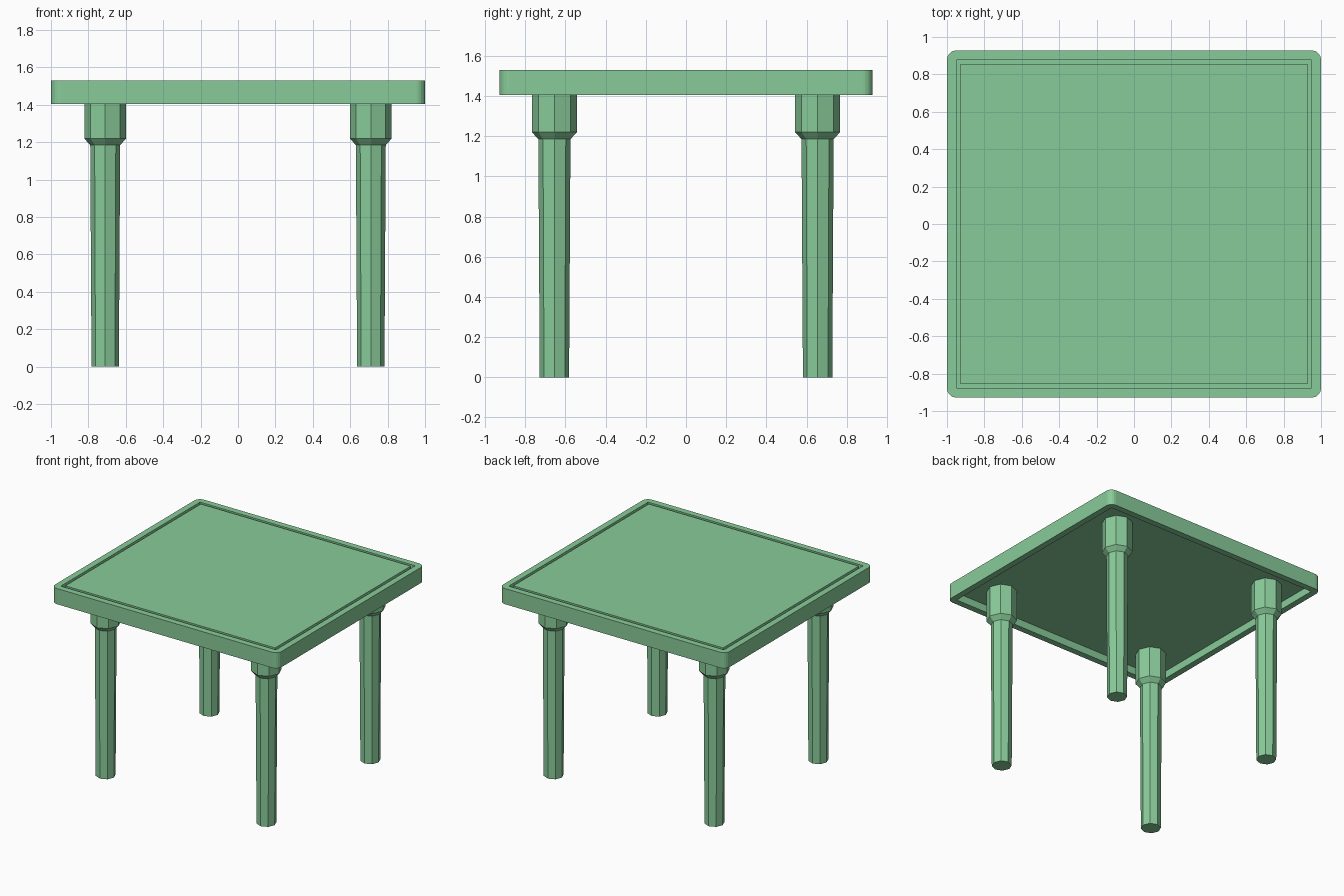
import bpy, bmesh, math

if "Cube" in bpy.data.objects:
    bpy.data.objects.remove(bpy.data.objects["Cube"])

green = bpy.data.materials.new("green")
green.diffuse_color = (0.25, 0.60, 0.32, 1.0)
green.use_nodes = True
green.node_tree.nodes["Principled BSDF"].inputs["Base Color"].default_value = green.diffuse_color

HX, HY = 1.0, 0.928          # half size of the table top
BOTTOM, TOP = 1.405, 1.53    # rim underside and top surface
RECESS = 1.465               # underside of the panel


def rounded_rect(hx, hy, r, z, seg=5):
    """Loop of points; r = 0 gives stacked corners that are merged later."""
    pts = []
    for i, (sx, sy) in enumerate([(1, 1), (-1, 1), (-1, -1), (1, -1)]):
        for k in range(seg + 1):
            a = math.pi / 2 * (i + k / seg)
            pts.append((sx * (hx - r) + r * math.cos(a),
                        sy * (hy - r) + r * math.sin(a), z))
    return pts


def octagon(r, z, cx, cy):
    return [(cx + r * math.cos(i * math.pi / 4),
             cy + r * math.sin(i * math.pi / 4), z) for i in range(8)]


def loft(name, loops):
    """Skin a closed solid through a list of loops and cap both ends."""
    bm = bmesh.new()
    rings = [[bm.verts.new(p) for p in loop] for loop in loops]
    n = len(rings[0])
    for a, b in zip(rings, rings[1:]):
        for i in range(n):
            j = (i + 1) % n
            bm.faces.new((a[i], a[j], b[j], b[i]))
    bm.faces.new(rings[0][::-1])
    bm.faces.new(rings[-1])
    bmesh.ops.remove_doubles(bm, verts=bm.verts[:], dist=1e-5)
    bmesh.ops.recalc_face_normals(bm, faces=bm.faces[:])
    mesh = bpy.data.meshes.new(name)
    bm.to_mesh(mesh)
    bm.free()
    mesh.materials.append(green)
    obj = bpy.data.objects.new(name, mesh)
    bpy.context.collection.objects.link(obj)
    return obj


# Table top: recessed underside, rim, rounded outer edge, groove, flat panel
top_profile = [(0.05, 0, RECESS), (0.05, 0, BOTTOM),
               (0, 0.05, BOTTOM), (0, 0.05, TOP),
               (0.05, 0, TOP), (0.05, 0, TOP - 0.03),
               (0.073, 0, TOP - 0.03), (0.073, 0, TOP)]
loft("table_top", [rounded_rect(HX - inset, HY - inset, r, z)
                   for inset, r, z in top_profile])

# Legs: tapered octagonal shaft under a wider collar
leg_profile = [(0.073, 0), (0.080, 1.185), (0.112, 1.22), (0.112, RECESS + 0.005)]
for side, sx in (("left", -1), ("right", 1)):
    for end, sy in (("front", -1), ("back", 1)):
        loft(f"{end}_{side}_leg", [octagon(r, z, sx * 0.71, sy * 0.655)
                                   for r, z in leg_profile])
